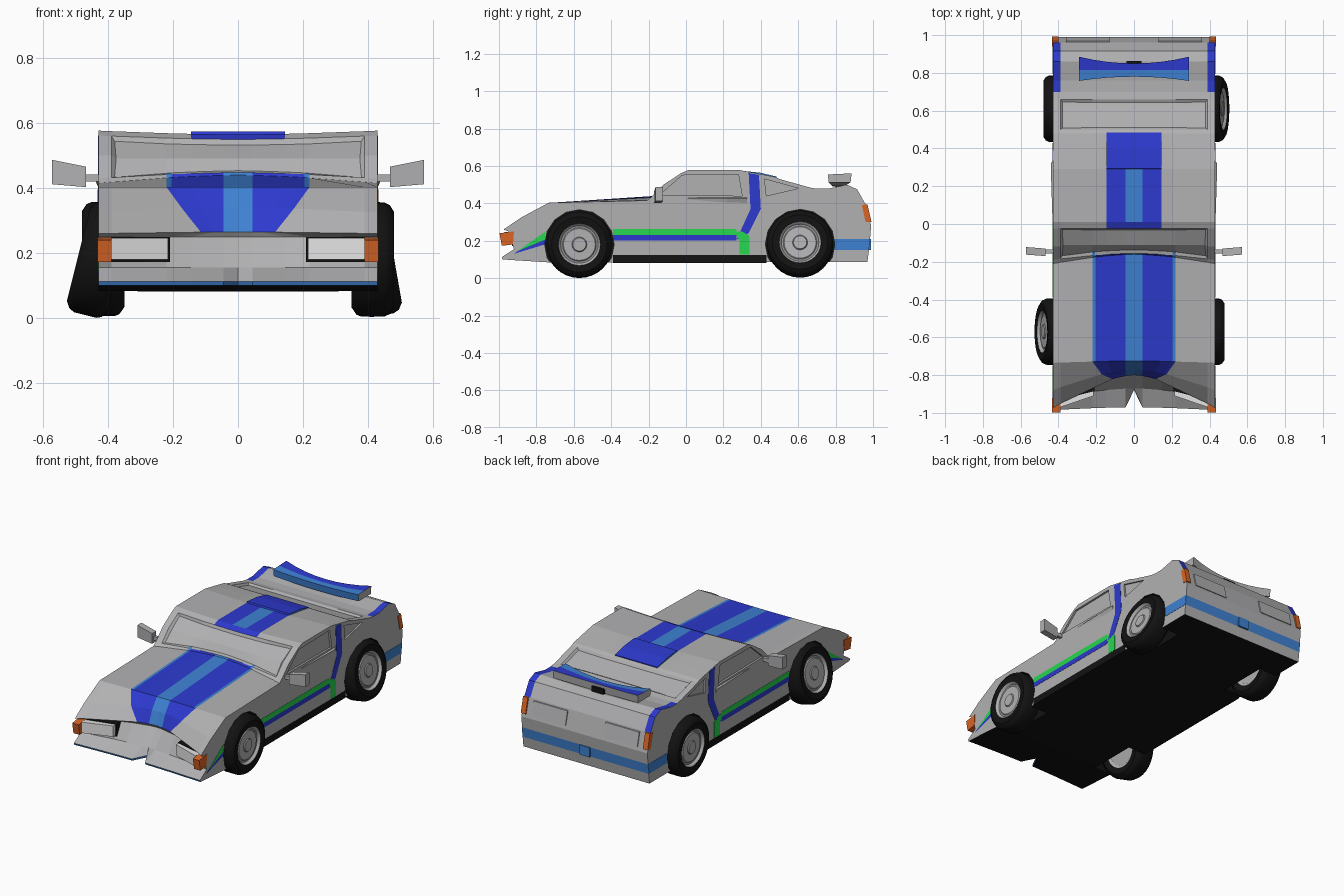
import bpy, bmesh, math
from mathutils import Vector

cube = bpy.data.objects.get("Cube")
if cube:
    bpy.data.objects.remove(cube)

# Palette, shared by every part
COLOURS = {
    "body_grey": (.44, .44, .45), "stripe_blue": (.026, .042, .62),
    "light_blue": (.048, .22, .65), "stripe_green": (.02, .68, .08),
    "lamp_orange": (.70, .13, .018), "rubber_black": (.006, .006, .006),
    "lamp_white": (.78, .78, .78), "rim_dark": (.3, .3, .3),
}
GREY, BLUE, LIGHT, GREEN, ORANGE, BLACK, WHITE, DARK = range(len(COLOURS))
MATERIALS = []
for label, rgb in COLOURS.items():
    m = bpy.data.materials.new(label)
    m.use_nodes = True
    m.diffuse_color = (*rgb, 1)
    shader = next(n for n in m.node_tree.nodes if n.type == 'BSDF_PRINCIPLED')
    shader.inputs["Base Color"].default_value = (*rgb, 1)
    MATERIALS.append(m)


def loft(name, sections, paint=GREY, edit=None):
    """Skin a row of equal closed sections; paint is an index or a rule."""
    bm = bmesh.new()
    rings = [[bm.verts.new(p) for p in s] for s in sections]
    span = {}
    count = len(rings[0])
    for i in range(len(rings) - 1):
        for j in range(count):
            k = (j + 1) % count
            f = bm.faces.new((rings[i][j], rings[i][k], rings[i + 1][k], rings[i + 1][j]))
            span[f] = i
    bm.faces.new(rings[0])
    span[bm.faces.new(rings[-1])] = len(rings) - 1
    bmesh.ops.recalc_face_normals(bm, faces=bm.faces)
    if edit:
        edit(bm)
    bm.normal_update()
    for f in bm.faces:
        f.material_index = paint(f, span.get(f, 0)) if callable(paint) else paint
    mesh = bpy.data.meshes.new(name)
    bm.to_mesh(mesh)
    bm.free()
    for m in MATERIALS:
        mesh.materials.append(m)
    ob = bpy.data.objects.new(name, mesh)
    bpy.context.collection.objects.link(ob)
    return ob


def prism(name, x0, x1, outline, paint):
    return loft(name, [[(x, y, z) for y, z in outline] for x in (x0, x1)], paint)


def pair(name, x0, x1, outline, paint):
    return [prism(f"{side}_{name}", s * x0, s * x1, outline, paint)
            for side, s in (("left", 1), ("right", -1))]


def box(y0, y1, z0, z1):
    return [(y0, z0), (y1, z0), (y1, z1), (y0, z1)]


# Body outline: y, z at the flank, then optional y, z shift at the centre
HALF = .43
OUTLINE = [
    (.97, .087), (.978, .15), (.984, .21), (.99, .28), (.96, .395),
    (.915, .475), (.86, .5, 0, -.01), (.76, .478), (.7, .478), (.66, .485),
    (.5, .53), (.48, .54), (.395, .557, 0, -.005), (.29, .577, 0, -.012),
    (.01, .577, 0, -.012), (-.025, .562, 0, -.012), (-.12, .5), (-.19, .43, .035, .018),
    (-.21, .415, .05, .025), (-.735, .403, .01, .0),
    (-.88, .325, .11, .015), (-.976, .26, .176, .005),
    (-.95, .25, .16), (-.92, .155, .05), (-.985, .112, .015), (-.98, .1, .015),
    (-.7, .082),
]
COLUMNS = [0, .045, .145, .205, .22, .39, HALF]


def body_section(x):
    points = []
    for y, z, *shift in OUTLINE:
        dy, dz = (shift + [0, 0])[:2]
        px = x
        if y < -.85 and z > .255 and .1 < abs(x) < .3:
            px = x * (.78 if z > .3 else .52)   # hood stripe narrows at the nose
        blend = 1 - (abs(px) / HALF) ** 1.6
        py = y + dy * blend
        if x == 0 and y < -.97 and z < .2:
            py = -.88                      # notch in the chin
        points.append((px, py, z + dz * blend))
    return points


def recess_glass(bm):
    for lo, hi in ((-.19, -.03), (.5, .66)):
        glass = []
        for f in bm.faces:
            c = f.calc_center_median()
            if lo < c.y < hi and c.z > .455 and abs(c.x) < .39:
                glass.append(f)
        bmesh.ops.inset_region(bm, faces=glass, thickness=.015, depth=-.012)


def paint_body(f, _):
    c, n = f.calc_center_median(), f.normal
    a = abs(c.x)
    edge = .205 if c.z > .365 else .153 if c.z > .3 else .105
    stripe = LIGHT if a < .045 or a > edge else BLUE
    if c.y < -.85 and c.z < .112 and n.z > -.9:
        return LIGHT
    if n.z < -.9 and c.z < .12:
        return BLACK
    if n.y > .5 and .15 < c.z < .21:
        return LIGHT
    if -.9 < c.y < -.15 and n.z > .05 and .27 < c.z < .445 and a < .22:
        return stripe
    if -.02 < c.y < .485 and c.z > .5 and a < .145:
        return stripe if 0 < c.y < .3 else BLUE
    if a > .39 and .7 < c.y < .955 and n.z > .2:
        return BLUE
    return GREY


xs = [-x for x in reversed(COLUMNS[1:])] + COLUMNS
body = loft("body", [body_section(x) for x in xs], paint_body, recess_glass)

# Wheel arches and side windows cut into the flanks
AXLES = {"front": (-.57, .18), "rear": (.61, .182)}


def circle(r, sides=32):
    return [(r * math.cos(t * math.tau / sides), r * math.sin(t * math.tau / sides))
            for t in range(sides)]


cutters = []
for end, (ay, az) in AXLES.items():
    arch = [(ay + y, az + z) for y, z in circle(.186, 16)]
    cutters += pair(end + "_arch_cutter", .31, .5, arch, BLACK)
cutters += pair("door_window_cutter", .418, .5,
                [(-.14, .445), (-.02, .55), (.28, .555), (.3, .44)], GREY)
cutters += pair("quarter_window_cutter", .42, .5,
                [(.42, .53), (.6, .48), (.43, .44)], GREY)
for cutter in cutters:
    cut = body.modifiers.new(cutter.name, 'BOOLEAN')
    cut.object, cut.operation, cut.solver = cutter, 'DIFFERENCE', 'EXACT'
    cutter.hide_render = True
    cutter.display_type = 'WIRE'
    cutter.hide_set(True)

# Painted side stripes as thin plates
SIDE = [
    ("sill", BLACK, box(-.39, .43, .082, .125)),
    ("green_stripe", GREEN, box(-.39, .27, .23, .262)),
    ("blue_stripe", BLUE, box(-.39, .27, .2, .23)),
    ("green_patch", GREEN, [(.26, .25), (.285, .2), (.285, .127), (.34, .127), (.34, .225), (.3, .25)]),
    ("pillar_stripe", BLUE, [(.335, .562), (.39, .552), (.4, .37), (.335, .24), (.27, .205), (.345, .37)]),
    ("fender_green", GREEN, [(-.75, .25), (-.755, .205), (-.9, .145)]),
    ("fender_blue", BLUE, [(-.755, .205), (-.755, .18), (-.92, .13), (-.9, .145)]),
    ("bumper_band", LIGHT, [(.795, .15), (.977, .15), (.983, .21), (.795, .21)]),
]
for name, colour, outline in SIDE:
    pair(name, .427, .4315, outline, colour)

# Lamps and rear panels
pair("front_indicator", .39, .433,
     [(-.997, .24), (-.92, .25), (-.925, .18), (-.985, .173)], ORANGE)
pair("rear_indicator", .4, .433, [(.94, .39), (.97, .395), (.992, .3), (.96, .3)], ORANGE)
pair("rear_panel", .13, .36, [(.955, .385), (.97, .385), (.99, .3), (.97, .3)], GREY)
prism("bumper_centre", -.035, .035, box(.97, .99, .15, .21), LIGHT)
for side, s in (("left", 1), ("right", -1)):
    loft(side + "_headlight", [[(s * x, y, z) for y, z in box(front, front + .08, .18, .247)]
                               for x, front in ((.215, -.91), (.39, -.97))], WHITE)
    loft(side + "_lamp_gap", [[(s * x, y, z) for y, z in box(front, front + .06, .173, .25)]
                              for x, front in ((.21, -.885), (.39, -.93))], BLACK)
    # Door mirrors and the moulding under the glass
    loft(side + "_mirror", [[(s * x, y, z) for y, z in box(back - .04, back, lo, hi)]
                            for x, back, lo, hi in ((.468, -.13, .403, .466), (.573, -.122, .412, .487))])
    prism(side + "_mirror_arm", s * .42, s * .47, box(-.155, -.135, .42, .442), GREY)
    loft(side + "_belt_moulding", [[(s * .425, y, .435), (s * x, y, .425), (s * .425, y, .39)]
                                   for y, x in ((0, .431), (.22, .438), (.325, .44))])


# Raised vent at the back of the roof, with light blue flanks
def paint_vent(f, _):
    return LIGHT if abs(f.normal.x) > .5 else BLUE


prism("roof_vent", -.145, .145,
      [(.285, .555), (.295, .574), (.395, .564), (.485, .543), (.485, .53), (.395, .54)], paint_vent)

# Rear wing, dipping to the middle, on a black foot
wing = []
for step in range(-4, 5):
    t = step / 4
    rise = flare = .022 * t * t
    x = .29 * t
    wing.append([(x, .785 - flare, .49 + rise), (x, .845 + flare * 1.6, .49 + rise),
                 (x, .85 + flare * 1.6, .538 + rise), (x, .815, .535 + rise),
                 (x, .78 - flare, .532 + rise)])


def paint_wing(f, _):
    if f.normal.z > .5:
        return BLUE if f.calc_center_median().y > .82 else LIGHT
    return LIGHT if f.normal.y < -.5 else GREY


loft("rear_wing", wing, paint_wing)
prism("wing_foot", -.04, .04, box(.8, .862, .475, .52), BLACK)

# Wheels: offset along the axle and radius, from inside to outside
WHEEL = [
    (-.05, .035), (-.05, .098), (-.06, .112), (-.065, .148), (-.05, .17), (-.035, .176),
    (.035, .176), (.052, .168),
    (.065, .148), (.06, .112), (.055, .107), (.045, .1), (.045, .09), (.05, .085),
    (.05, .04), (.056, .035), (.056, .015),
]


def paint_wheel(_, i):
    if 2 <= i < 9:
        return BLACK
    return DARK if i in (11, 14) else GREY


CAMBER = {"front_right": (.428, 14), "rear_left": (.415, 10)}
for end, (ay, az) in AXLES.items():
    for side, s in (("left", 1), ("right", -1)):
        name = f"{end}_{side}"
        reach, tilt = CAMBER.get(name, (.415, 0))
        wheel = loft(name + "_wheel", [[(x, y, z) for y, z in circle(r)] for x, r in WHEEL],
                     paint_wheel)
        wheel.location = Vector((s * reach, ay, az))
        wheel.rotation_euler = (0, math.radians(-tilt), 0 if s > 0 else math.pi)
        bpy.ops.object.select_all(action='DESELECT')
        wheel.select_set(True)
        bpy.context.view_layer.objects.active = wheel
        bpy.ops.object.shade_smooth_by_angle(angle=math.radians(35))
